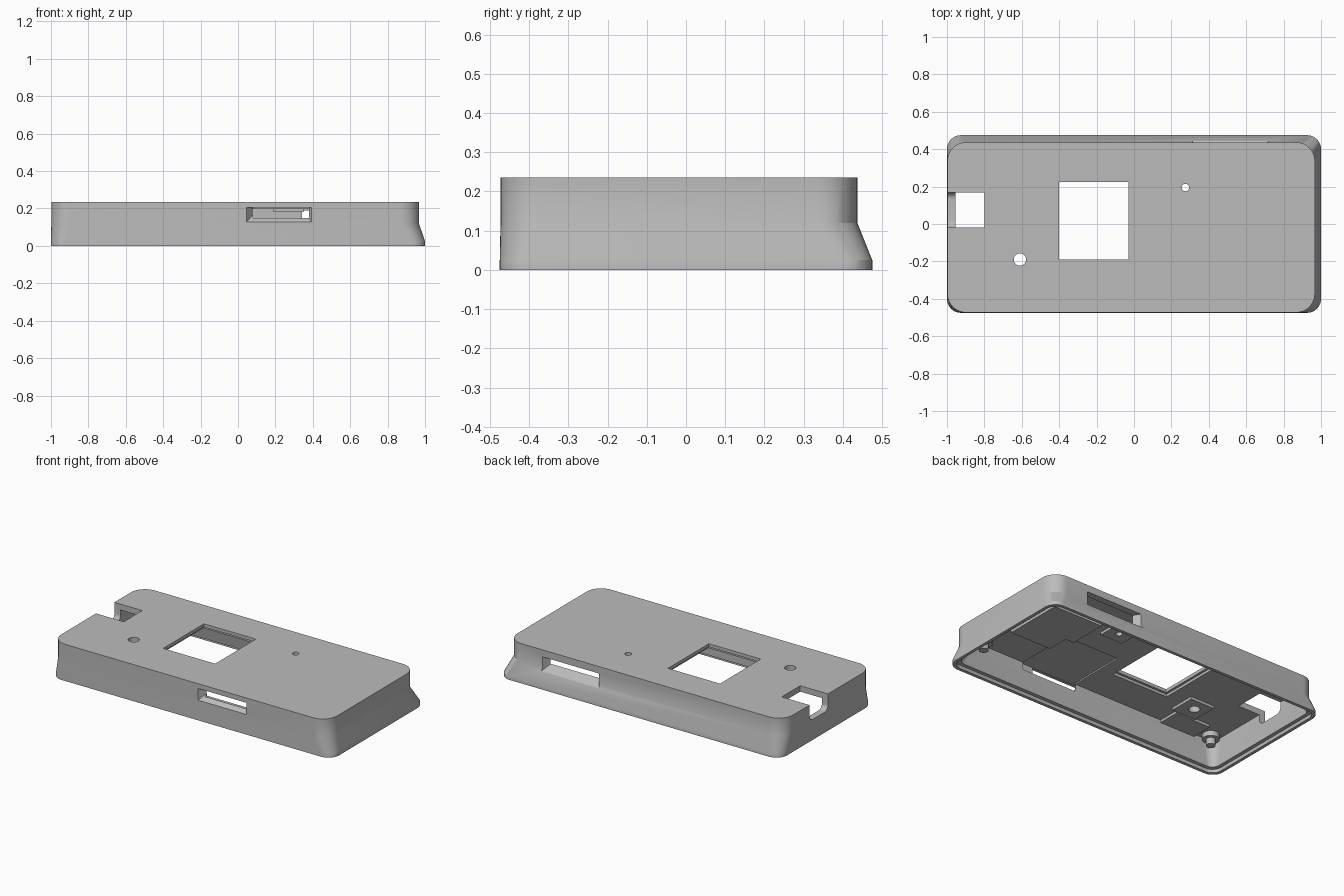
import bpy, bmesh, math
from mathutils import Vector

if "Cube" in bpy.data.objects:
    bpy.data.objects.remove(bpy.data.objects["Cube"], do_unlink=True)

grey = bpy.data.materials.new("plain_grey")
grey.use_nodes = True
colour = (0.5, 0.5, 0.5, 1)
grey.diffuse_color = colour
grey.node_tree.nodes["Principled BSDF"].inputs["Base Color"].default_value = colour


def ring(a0, a1, b0, b1, level, r=0.0, axis="z", steps=10):
    """Rounded rectangle at a level along an axis."""
    pts = []
    corners = [(a1 - r, b1 - r), (a0 + r, b1 - r), (a0 + r, b0 + r), (a1 - r, b0 + r)]
    for q, (ca, cb) in enumerate(corners):
        for k in range(steps + 1 if r else 1):
            t = math.pi / 2 * (q + k / steps)
            a, b = ca + r * math.cos(t), cb + r * math.sin(t)
            pts.append(Vector({"x": (level, a, b), "y": (a, level, b), "z": (a, b, level)}[axis]))
    return pts


def loft(name, rings):
    """Skin a stack of matching rings into a closed solid."""
    bm = bmesh.new()
    loops = [[bm.verts.new(p) for p in pts] for pts in rings]
    for low, high in zip(loops, loops[1:]):
        for i in range(len(low)):
            j = (i + 1) % len(low)
            bm.faces.new((low[i], low[j], high[j], high[i]))
    bm.faces.new(loops[0][::-1])
    bm.faces.new(loops[-1])
    bmesh.ops.recalc_face_normals(bm, faces=bm.faces)
    mesh = bpy.data.meshes.new(name)
    bm.to_mesh(mesh)
    bm.free()
    mesh.materials.append(grey)
    ob = bpy.data.objects.new(name, mesh)
    bpy.context.collection.objects.link(ob)
    return ob


def block(name, x0, x1, y0, y1, z0, z1):
    return loft(name, [ring(x0, x1, y0, y1, z) for z in (z0, z1)])


def cylinder(name, x, y, r, z0, z1):
    return loft(name, [ring(x - r, x + r, y - r, y + r, z, r * 0.999, steps=8) for z in (z0, z1)])


def combine(target, tool, operation):
    mod = target.modifiers.new("combine", "BOOLEAN")
    mod.operation, mod.object, mod.solver = operation, tool, "EXACT"
    bpy.context.view_layer.objects.active = target
    bpy.ops.object.modifier_apply(modifier=mod.name)
    bpy.data.objects.remove(tool, do_unlink=True)


def base(z, inset=0.0):
    return ring(-1 + inset, 1 - inset, -0.475 + inset, 0.475 - inset, z, 0.075 - inset * 0.6)


def upper(z, inset=0.0):
    return ring(-0.998 + inset, 0.967 - inset, -0.473 + inset, 0.437 - inset, z, 0.1 - inset * 0.8)


# Outer shell with flared skirt on two sides, hollow below with a stepped lip
TOP, CEILING = 0.235, 0.197
case = loft("case_shell", [base(0), base(0.025), upper(0.12), upper(TOP)])
combine(case, loft("cavity", [base(-0.02, 0.02), base(0.022, 0.02), base(0.0225, 0.043),
                              base(0.03, 0.043), upper(0.12, 0.043), upper(CEILING, 0.043)]), "DIFFERENCE")

# Raised pads under the ceiling
pads = [(0.41, 0.76, -0.19, 0.2), (0.19, 0.35, 0.12, 0.27),
        (-0.69, -0.52, -0.28, -0.11), (-0.81, -0.56, -0.45, -0.29)]
for x0, x1, y0, y1 in pads:
    combine(case, block("pad", x0, x1, y0, y1, 0.18, 0.215), "UNION")

# Screw bosses with locating pins
for x in (-0.89, 0.81):
    for y in (-0.375, 0.345):
        combine(case, cylinder("boss", x, y, 0.05, 0.165, 0.215), "UNION")
        combine(case, cylinder("pin", x, y, 0.028, 0.125, 0.18), "UNION")

# Card recess in the ceiling
combine(case, block("card_recess", 0.08, 0.47, -0.455, -0.05, 0.15, 0.206), "DIFFERENCE")

# Screen window with a wider step underneath
combine(case, block("window", -0.4, -0.03, -0.19, 0.225, 0.1, 0.3), "DIFFERENCE")
combine(case, block("window_step", -0.415, -0.015, -0.205, 0.24, 0.1, 0.214), "DIFFERENCE")

# Button and indicator holes
for x, y, r in ((-0.61, -0.19, 0.033), (0.275, 0.195, 0.02)):
    combine(case, cylinder("hole", x, y, r, 0.1, 0.3), "DIFFERENCE")

# Cable notch with rounded lower corners at one end
combine(case, loft("cable_notch", [ring(-0.02, 0.168, 0.13, 0.35, x, 0.035, "x")
                                   for x in (-1.1, -0.8)]), "DIFFERENCE")


# Funnelled slots through the front and back walls
def slot(name, x0, x1, z0, z1, outer, inner, side):
    rings = [ring(x0, x1, z0, z1, side * y, axis="y") for y in (0.6, outer)]
    rings += [ring(x0 + 0.033, x1 - 0.033, z0 + 0.038, z1, side * y, axis="y")
              for y in (inner, inner - 0.04)]
    combine(case, loft(name, rings), "DIFFERENCE")


slot("front_slot", 0.045, 0.395, 0.127, 0.204, 0.475, 0.432, -1)
slot("back_slot", 0.31, 0.72, 0.1, 0.19, 0.445, 0.392, 1)

# Smooth the rounded corners and keep cut edges crisp
bpy.ops.object.select_all(action="DESELECT")
case.select_set(True)
bpy.context.view_layer.objects.active = case
bpy.ops.object.shade_smooth_by_angle(angle=math.radians(30))
